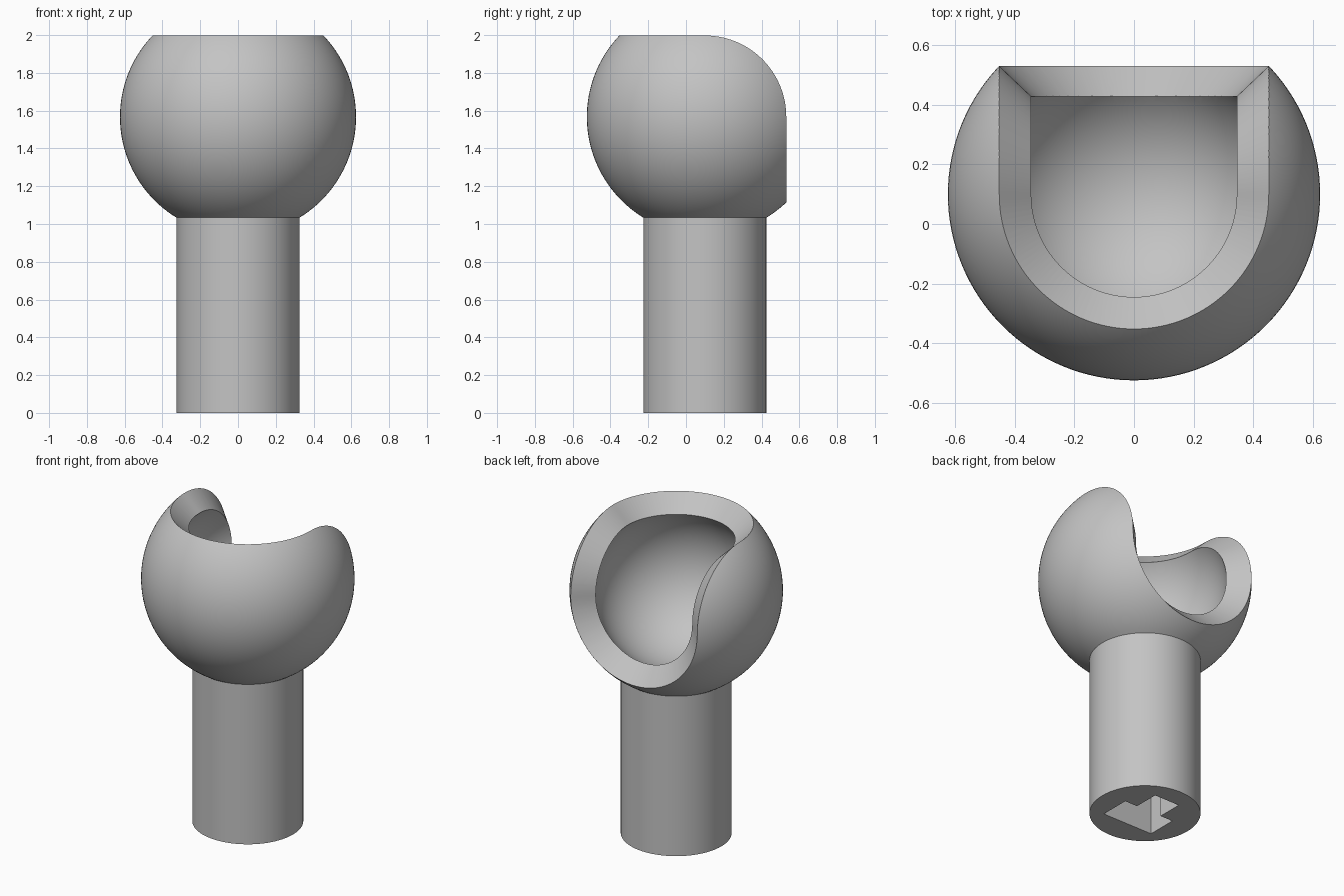
import bpy, bmesh
from math import sin, cos, pi, sqrt, asin
from mathutils import Vector

cube = bpy.data.objects.get("Cube")
if cube:
    bpy.data.objects.remove(cube, do_unlink=True)

CENTER = Vector((0, 0.1, 1.567))   # middle of the ball
BALL, HOLLOW, STEM = 0.625, 0.477, 0.325
FLARE = 1.05                       # slope of the conical opening
SEGS = 128

grey = bpy.data.materials.new("plain grey")
grey.use_nodes = True
colour = (0.55, 0.55, 0.55, 1)
grey.diffuse_color = colour
grey.node_tree.nodes["Principled BSDF"].inputs["Base Color"].default_value = colour


def finish(bm, name):
    bmesh.ops.remove_doubles(bm, verts=bm.verts, dist=1e-5)
    bmesh.ops.recalc_face_normals(bm, faces=bm.faces)
    mesh = bpy.data.meshes.new(name)
    bm.to_mesh(mesh)
    bm.free()
    mesh.materials.append(grey)
    obj = bpy.data.objects.new(name, mesh)
    bpy.context.collection.objects.link(obj)
    return obj


def lathe(name, profile):
    """Spin (radius, height) points round the vertical axis of the ball."""
    bm = bmesh.new()
    verts = [bm.verts.new((r, CENTER.y, z)) for r, z in profile]
    edges = [bm.edges.new(pair) for pair in zip(verts, verts[1:])]
    bmesh.ops.spin(bm, geom=verts + edges, cent=CENTER, axis=(0, 0, 1),
                   angle=2 * pi, steps=SEGS, use_merge=True)
    return finish(bm, name)


def arc(radius, start, end, steps):
    angles = [start + (end - start) * i / steps for i in range(steps + 1)]
    return [(max(radius * cos(a), 0), CENTER.z + radius * sin(a)) for a in angles]


def opening(name, reach=0.72, steps=32):
    """Cone from the ball centre, swept from straight up to straight back."""
    turn = [pi / 2 * i / steps for i in range(steps + 1)]
    wide = FLARE * reach
    half = [(wide * sin(a), -wide * cos(a), reach) for a in turn]
    half += [(wide, reach * sin(a), reach * cos(a)) for a in turn[1:]]
    half += [(wide * cos(a), reach, -wide * sin(a)) for a in turn[1:]]
    bm = bmesh.new()
    apex = bm.verts.new(CENTER)
    sides = [[bm.verts.new(CENTER + Vector((s * max(x, 0), y, z))) for x, y, z in half]
             for s in (1, -1)]
    for i in range(len(half) - 1):
        (a, b), (c, d) = sides[0][i:i + 2], sides[1][i:i + 2]
        bm.faces.new((apex, a, b))
        bm.faces.new((apex, d, c))
        if i == 0:
            bm.faces.new((a, d, b))
        elif i == len(half) - 2:
            bm.faces.new((a, c, b))
        else:
            bm.faces.new((a, c, d, b))
    # the two halves meet on the centre line
    for i in (0, -1):
        bmesh.ops.pointmerge(bm, verts=[sides[0][i], sides[1][i]],
                             merge_co=sides[0][i].co.copy())
    return finish(bm, name)


def key_slot(name, depth=0.5):
    """T-shaped socket in the foot of the stem."""
    half = [(0.09, 0.2), (0.09, 0.035), (0.18, 0.035), (0.18, -0.16)]
    outline = half + [(-x, y) for x, y in reversed(half)]
    bm = bmesh.new()
    face = bm.faces.new([bm.verts.new((x, y + CENTER.y, -0.1)) for x, y in outline])
    top = bmesh.ops.extrude_face_region(bm, geom=[face])["geom"]
    bmesh.ops.translate(bm, vec=(0, 0, depth + 0.1),
                        verts=[v for v in top if isinstance(v, bmesh.types.BMVert)])
    return finish(bm, name)


# Ball and stem in one turned body
neck = -asin(sqrt(BALL ** 2 - STEM ** 2) / BALL)
body = lathe("ball_socket_with_stem",
             [(0, 0), (STEM, 0)] + arc(BALL, neck, pi / 2, 56))

# Hollow, flared opening and key slot
cutters = [lathe("hollow_cutter", arc(HOLLOW, -pi / 2, pi / 2, 48)),
           opening("opening_cutter"), key_slot("slot_cutter")]
bpy.context.view_layer.objects.active = body
for cutter in cutters:
    cutter.hide_render = True
    mod = body.modifiers.new(cutter.name, 'BOOLEAN')
    mod.operation, mod.solver, mod.object = 'DIFFERENCE', 'EXACT', cutter
    bpy.ops.object.modifier_apply(modifier=mod.name)
for cutter in cutters:
    bpy.data.objects.remove(cutter, do_unlink=True)

bpy.ops.object.select_all(action='DESELECT')
body.select_set(True)
bpy.ops.object.shade_smooth_by_angle(angle=0.5)
